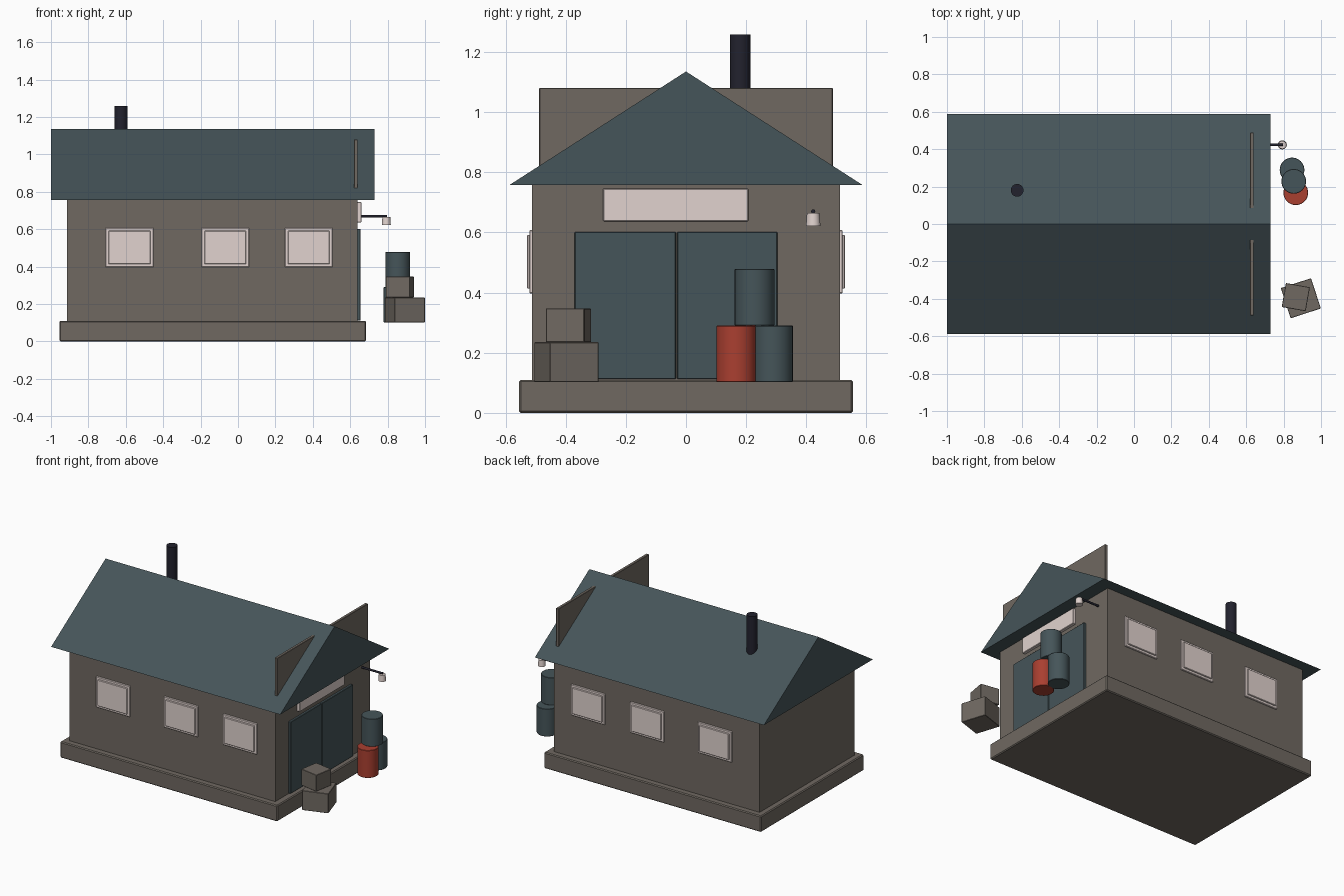
import bpy
import bmesh
import math
from mathutils import Matrix, Vector

cube = bpy.data.objects.get("Cube")
if cube:
    bpy.data.objects.remove(cube, do_unlink=True)


def material(name, rgb):
    mat = bpy.data.materials.new(name)
    mat.use_nodes = True
    mat.diffuse_color = (*rgb, 1)
    bsdf = mat.node_tree.nodes["Principled BSDF"]
    bsdf.inputs["Base Color"].default_value = (*rgb, 1)
    bsdf.inputs["Roughness"].default_value = 0.8
    return mat


STONE = material("warm grey", (0.16, 0.14, 0.12))
TEAL = material("slate teal", (0.06, 0.09, 0.10))
WHITE = material("off white", (0.75, 0.65, 0.62))
RED = material("barrel red", (0.40, 0.05, 0.03))
DARK = material("dark metal", (0.016, 0.016, 0.027))


def finish(name, bm, mat, bevel=0):
    mesh = bpy.data.meshes.new(name)
    bmesh.ops.recalc_face_normals(bm, faces=bm.faces)
    bm.to_mesh(mesh)
    bm.free()
    mesh.materials.append(mat)
    obj = bpy.data.objects.new(name, mesh)
    bpy.context.collection.objects.link(obj)
    if bevel:
        mod = obj.modifiers.new("Edge bevel", "BEVEL")
        mod.width = bevel
        mod.segments = 1
    return obj


def box(name, x, y, z, mat, bevel=0, turn=0):
    """Box from (min, max) ranges, optionally turned about its own centre."""
    bm = bmesh.new()
    size = Vector((x[1] - x[0], y[1] - y[0], z[1] - z[0]))
    bmesh.ops.create_cube(bm, size=1, matrix=Matrix.Diagonal((*size, 1)))
    obj = finish(name, bm, mat, bevel)
    obj.location = (sum(x) / 2, sum(y) / 2, sum(z) / 2)
    obj.rotation_euler.z = math.radians(turn)
    return obj


def cylinder(name, start, end, radius, mat, sides=32, tip=None, bevel=0):
    """Round bar or cone between two points, smooth round the side."""
    start, end = Vector(start), Vector(end)
    axis = end - start
    bm = bmesh.new()
    bmesh.ops.create_cone(bm, cap_ends=True, segments=sides, radius1=radius,
                          radius2=radius if tip is None else tip, depth=axis.length)
    obj = finish(name, bm, mat, bevel)
    obj.location = (start + end) / 2
    obj.rotation_euler = axis.to_track_quat("Z", "Y").to_euler()
    bpy.ops.object.select_all(action="DESELECT")
    obj.select_set(True)
    bpy.context.view_layer.objects.active = obj
    bpy.ops.object.shade_smooth_by_angle(angle=math.radians(35))
    return obj


# Foundation and walls
box("foundation", (-0.955, 0.685), (-0.555, 0.555), (0, 0.11), STONE, 0.006)
box("walls", (-0.915, 0.64), (-0.512, 0.512), (0.1, 0.765), STONE)

# Solid gable roof extruded along x
bm = bmesh.new()
gable = [bm.verts.new((-1, y, z)) for y, z in ((-0.588, 0.757), (0.588, 0.757), (0, 1.135))]
end = bm.faces.new(gable)
grown = bmesh.ops.extrude_face_region(bm, geom=[end], use_keep_orig=True)
moved = [v for v in grown["geom"] if isinstance(v, bmesh.types.BMVert)]
bmesh.ops.translate(bm, verts=moved, vec=(1.73, 0, 0))
finish("roof", bm, TEAL)

# Board crossing the roof, and the chimney
box("roof_board", (0.62, 0.64), (-0.488, 0.488), (0.77, 1.08), STONE, 0.002)
cylinder("chimney", (-0.625, 0.18, 0.9), (-0.625, 0.18, 1.258), 0.034, DARK, 24)

# Windows on both long sides: frame plate with a raised pane
for side, label in ((-1, "front"), (1, "back")):
    for i, x in enumerate((-0.58, -0.068, 0.378)):
        depth = sorted((side * 0.505, side * 0.521))
        box(f"{label}_window_frame_{i + 1}", (x - 0.128, x + 0.128), depth,
            (0.397, 0.608), WHITE, 0.003)
        depth = sorted((side * 0.51, side * 0.529))
        box(f"{label}_window_pane_{i + 1}", (x - 0.112, x + 0.112), depth,
            (0.413, 0.592), WHITE, 0.003)

# Double doors and the blank panel above
for name, y in (("door_a", (-0.37, -0.034)), ("door_b", (-0.03, 0.304))):
    box(name, (0.63, 0.656), y, (0.112, 0.602), TEAL, 0.003)
box("door_panel", (0.63, 0.66), (-0.276, 0.207), (0.637, 0.746), WHITE, 0.003)

# Lamp on its bracket
cylinder("lamp_arm", (0.63, 0.423, 0.67), (0.797, 0.423, 0.67), 0.007, DARK, 12)
cylinder("lamp_shade", (0.793, 0.423, 0.622), (0.793, 0.423, 0.665), 0.024, WHITE, 24, 0.021)

# Stacked barrels
for name, x, y, z, mat in (("red_barrel", 0.865, 0.167, 0.102, RED),
                           ("teal_barrel", 0.845, 0.289, 0.102, TEAL),
                           ("top_barrel", 0.854, 0.228, 0.29, TEAL)):
    cylinder(name, (x, y, z), (x, y, z + 0.188), 0.066, mat, 32, bevel=0.002)

# Stacked crates
for name, x, y, z, half, turn in (("large_crate", 0.892, -0.397, (0.102, 0.235), 0.085, 18),
                                  ("small_crate", 0.865, -0.391, (0.235, 0.347), 0.065, -10)):
    box(name, (x - half, x + half), (y - half, y + half), z, STONE, 0.002, turn)
